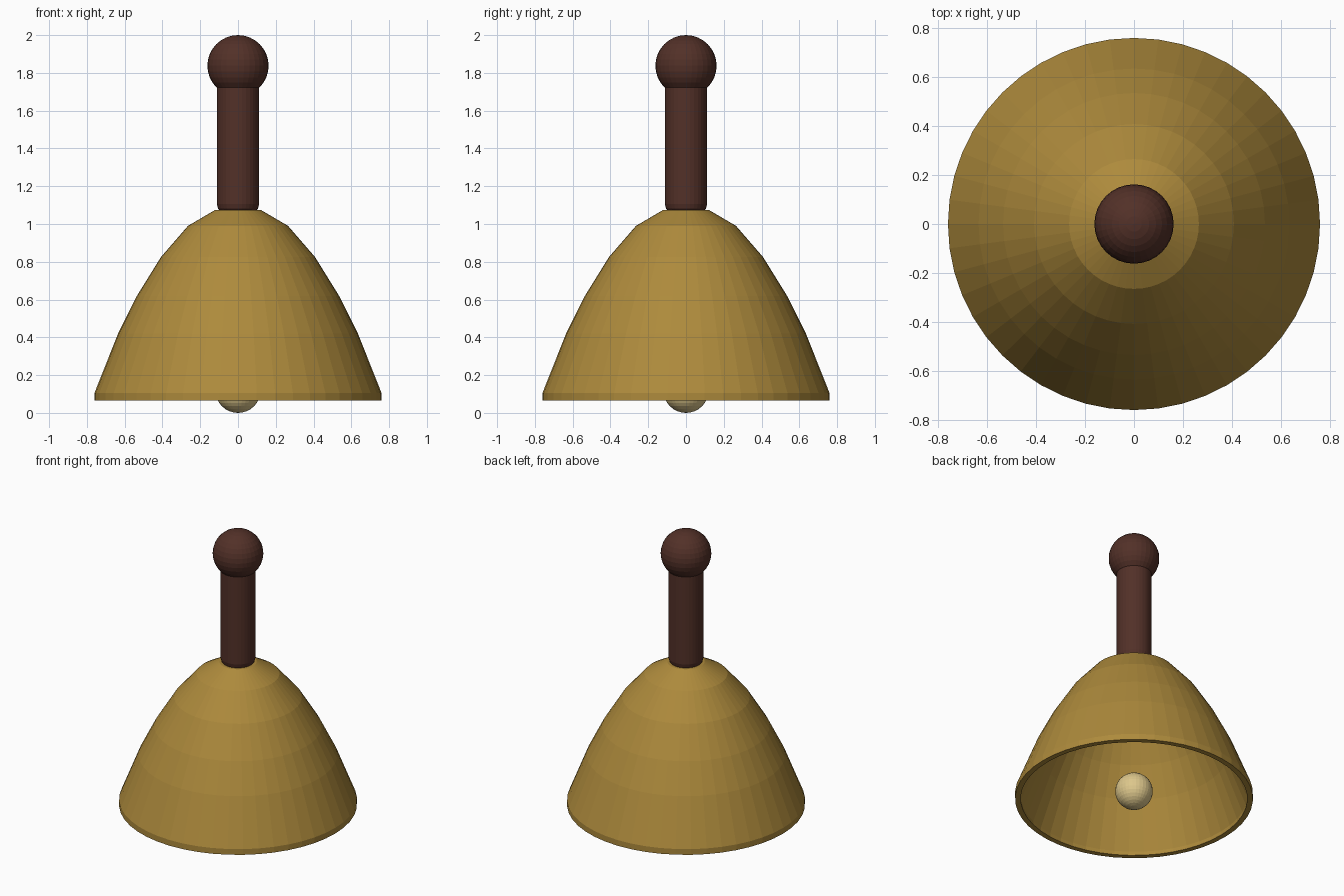
import bpy, math
from mathutils import Vector

cube = bpy.data.objects.get("Cube")
if cube:
    bpy.data.objects.remove(cube, do_unlink=True)


def material(name, rgb):
    m = bpy.data.materials.new(name)
    m.use_nodes = True
    m.diffuse_color = (*rgb, 1)
    m.node_tree.nodes["Principled BSDF"].inputs["Base Color"].default_value = (*rgb, 1)
    return m


brass = material("brass", (0.42, 0.255, 0.045))
pale_brass = material("pale_brass", (0.72, 0.57, 0.26))
dark_wood = material("dark_wood", (0.085, 0.03, 0.021))


def lathe(name, profile, mat, sides):
    """Spin an (r, z) profile about z; points on the axis become poles."""
    verts, rings, faces = [], [], []
    for r, z in profile:
        n = sides if r > 0 else 1
        rings.append([len(verts) + i for i in range(n)])
        verts += [(r * math.cos(math.tau * i / sides), r * math.sin(math.tau * i / sides), z)
                  for i in range(n)]
    for a, b in zip(rings, rings[1:]):
        for i in range(sides):
            quad = [a[i % len(a)], a[(i + 1) % sides % len(a)],
                    b[(i + 1) % sides % len(b)], b[i % len(b)]]
            faces.append(list(dict.fromkeys(quad)))
    mesh = bpy.data.meshes.new(name)
    mesh.from_pydata(verts, [], faces)
    mesh.materials.append(mat)
    obj = bpy.data.objects.new(name, mesh)
    bpy.context.collection.objects.link(obj)
    return obj


def ball(name, radius, z, mat):
    bpy.ops.mesh.primitive_uv_sphere_add(segments=32, ring_count=16, radius=radius,
                                         location=(0, 0, z))
    obj = bpy.context.object
    obj.name = name
    obj.data.materials.append(mat)


# Hollow bell: outer wall from rim to crown, then an inner wall on its inside
wall = 0.036
outer = [(0.76, 0.065), (0.76, 0.105), (0.635, 0.42), (0.535, 0.62),
         (0.408, 0.825), (0.265, 0.99), (0.12, 1.075)]
inner = [(outer[0][0] - wall, outer[0][1])]
for before, here, after in zip(outer, outer[1:], outer[2:]):
    along = (Vector(after) - Vector(before)).normalized()
    inner.append((here[0] - along.y * wall, here[1] + along.x * wall))
inner.append((0.105, outer[-1][1] - wall))
lathe("bell_body", [(0, 1.075)] + outer[::-1] + inner + [(0, 1.075 - wall)],
      brass, 48).data.flip_normals()

# Striker ball
ball("clapper", 0.12, 0.12, pale_brass)

# Handle with a rounded foot, and its knob
lathe("handle", [(0, 1.07), (0.095, 1.07), (0.106, 1.082), (0.112, 1.105),
                 (0.112, 1.75), (0, 1.75)], dark_wood, 32)
ball("handle_knob", 0.162, 1.838, dark_wood)
